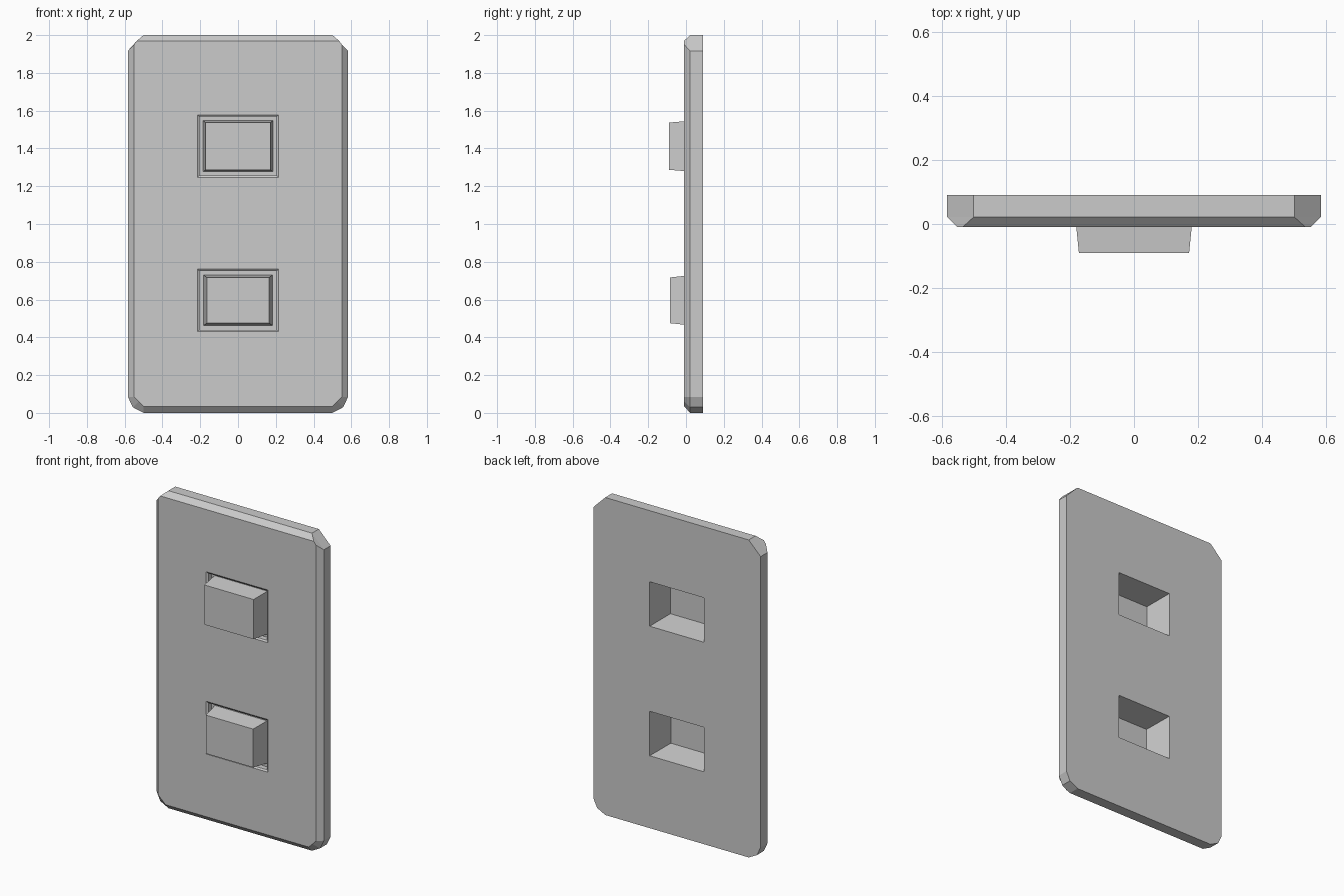
import bpy, bmesh

if "Cube" in bpy.data.objects:
    bpy.data.objects.remove(bpy.data.objects["Cube"])

BACK, FRONT, TIP = 0.09, -0.01, -0.09


def ring(bm, pts, y):
    return [bm.verts.new((x, y, z)) for x, z in pts]


def bridge(bm, a, b):
    n = len(a)
    for i in range(n):
        j = (i + 1) % n
        bm.faces.new((a[i], a[j], b[j], b[i]))


def loop_edges(bm, r):
    out = []
    for i in range(len(r)):
        pair = (r[i], r[(i + 1) % len(r)])
        out.append(bm.edges.get(pair) or bm.edges.new(pair))
    return out


def mirrored(half):
    # right half outline, top to bottom, closed by its mirror image
    return half + [(-x, z) for x, z in reversed(half)]


def rect(cz, hx, hz):
    return [(hx, cz + hz), (hx, cz - hz), (-hx, cz - hz), (-hx, cz + hz)]


def finish(bm, name):
    bmesh.ops.recalc_face_normals(bm, faces=bm.faces)
    me = bpy.data.meshes.new(name)
    bm.to_mesh(me)
    bm.free()
    ob = bpy.data.objects.new(name, me)
    bpy.context.collection.objects.link(ob)


# name, centre height, half sizes at the back, half sizes at the tip, tip y
buttons = [
    ("upper_button", 1.412, (0.19, 0.14), (0.172, 0.125), TIP),
    ("lower_button", 0.596, (0.19, 0.14), (0.165, 0.121), -0.085),
]

# Wall plate with clipped corners and a bevelled front edge
bm = bmesh.new()
outer = mirrored([(0.5, 2), (0.583, 1.917), (0.583, 0.085), (0.557, 0.03), (0.5, 0)])
inner = mirrored([(0.535, 1.97), (0.55, 1.95), (0.55, 0.085), (0.525, 0.06), (0.5, 0.035)])
back = ring(bm, outer, BACK)
mid = ring(bm, outer, 0.022)
face = ring(bm, inner, FRONT)
bridge(bm, back, mid)
bridge(bm, mid, face)
front_edges, back_edges = loop_edges(bm, face), loop_edges(bm, back)

# Stepped groove around each button, and the opening at the back
for name, cz, base, tip, ty in buttons:
    f = (BACK - 0.03) / (BACK - ty)
    foot = [b + (t - b) * f for b, t in zip(base, tip)]
    steps = [ring(bm, rect(cz, hx, hz), y) for hx, hz, y in (
        (0.215, 0.166, FRONT), (0.205, 0.156, -0.003), (0.205, 0.156, 0.03), (*foot, 0.03))]
    for a, b in zip(steps, steps[1:]):
        bridge(bm, a, b)
    front_edges += loop_edges(bm, steps[0])
    back_edges += loop_edges(bm, ring(bm, rect(cz, *base), BACK))
bmesh.ops.triangle_fill(bm, edges=front_edges, use_beauty=True, normal=(0, -1, 0))
bmesh.ops.triangle_fill(bm, edges=back_edges, use_beauty=True, normal=(0, 1, 0))
finish(bm, "wall_plate")

# Hollow tapered buttons, open at the back
for name, cz, base, tip, ty in buttons:
    bm = bmesh.new()
    a = ring(bm, rect(cz, *base), BACK)
    b = ring(bm, rect(cz, *tip), ty)
    bridge(bm, a, b)
    bm.faces.new(b)
    finish(bm, name)
